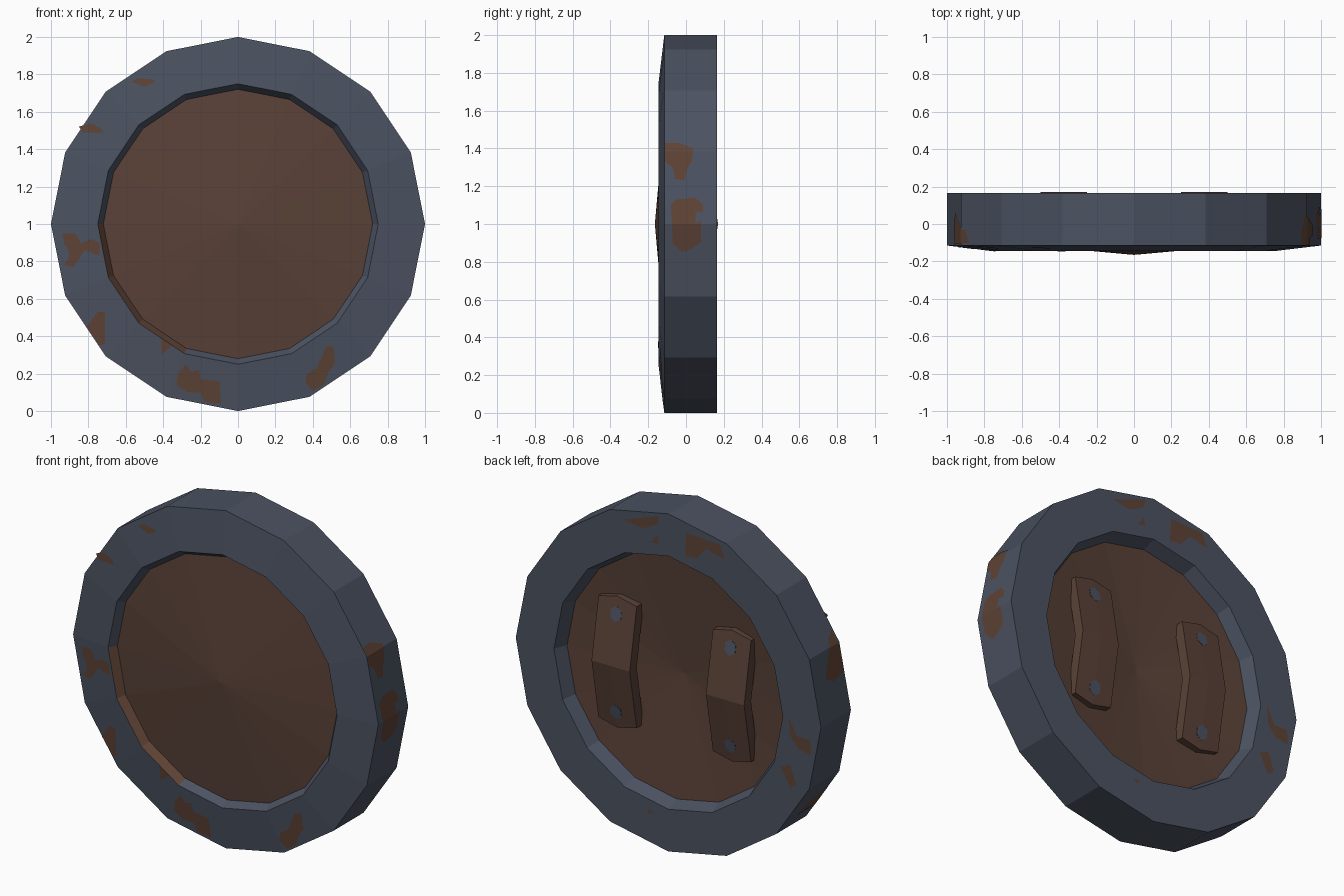
import bpy, bmesh, math
from mathutils import Vector

if "Cube" in bpy.data.objects:
    bpy.data.objects.remove(bpy.data.objects["Cube"])

N = 16
STEP = 2 * math.pi / N
APO = math.cos(STEP / 2)


def material(name, rgb):
    m = bpy.data.materials.new(name)
    m.diffuse_color = (*rgb, 1)
    m.use_nodes = True
    m.node_tree.nodes["Principled BSDF"].inputs["Base Color"].default_value = m.diffuse_color
    return m


STEEL = material("blue grey steel", (0.070, 0.084, 0.118))
WOOD = material("dark brown wood", (0.100, 0.053, 0.038))
RUST = material("rust brown", (0.112, 0.056, 0.036))


def finish(bm, name, *mats, recalc=True):
    if recalc:
        bmesh.ops.recalc_face_normals(bm, faces=bm.faces[:])
    me = bpy.data.meshes.new(name)
    bm.to_mesh(me)
    bm.free()
    for m in mats:
        me.materials.append(m)
    ob = bpy.data.objects.new(name, me)
    bpy.context.collection.objects.link(ob)
    return ob


def ring(bm, r, y):
    return [bm.verts.new((r * math.cos(k * STEP), y, 1 + r * math.sin(k * STEP))) for k in range(N)]


# Rim: closed profile (radius, y) turned around the y axis
bm = bmesh.new()
profile = [(1, .165), (1, -.115), (.75, -.145), (.72, -.1), (.72, .085), (.75, .165)]
rings = [ring(bm, r, y) for r, y in profile]
for i, a in enumerate(rings):
    b = rings[(i + 1) % len(rings)]
    for k in range(N):
        j = (k + 1) % N
        f = bm.faces.new((a[k], a[j], b[j], b[k]))
        if i == 2 and k in (8, 9, 10):      # rusted part of the front inner lip
            f.material_index = 1
finish(bm, "rim", STEEL, RUST)

# Panel: shallow cone bulging to the front, hollow at the back
bm = bmesh.new()
front, back = ring(bm, .722, -.1), ring(bm, .722, .085)
tip_f = bm.verts.new((0, -.165, 1))
tip_b = bm.verts.new((0, .02, 1))
for k in range(N):
    j = (k + 1) % N
    bm.faces.new((front[k], front[j], tip_f))
    bm.faces.new((back[k], back[j], tip_b))
    bm.faces.new((front[k], front[j], back[j], back[k]))
finish(bm, "panel", WOOD)


# Straps on the back: bent plate with slightly pointed ends, two rivets each
def strap_y(dz):
    return .17 - .065 * abs(dz) / .36


for side, label in ((1, "right"), (-1, "left")):
    bm = bmesh.new()
    grid = []
    for dz in (-.36, 0, .36):
        row = []
        for i, x in enumerate((.25, .375, .5)):
            z = dz * (1.08 if i == 1 else 1)
            row.append(bm.verts.new((side * x, strap_y(dz), 1 + z)))
        grid.append(row)
    for r in range(2):
        for c in range(2):
            bm.faces.new((grid[r][c], grid[r][c + 1], grid[r + 1][c + 1], grid[r + 1][c]))
    low = bmesh.ops.extrude_face_region(bm, geom=bm.faces[:], use_keep_orig=True)["geom"]
    for v in low:
        if isinstance(v, bmesh.types.BMVert):
            v.co.y -= .065
    finish(bm, label + "_strap", WOOD)

    bm = bmesh.new()
    for dz in (-.29, .29):
        lower, upper = [], []
        for k in range(6):
            a = k * math.pi / 3 + .5
            px, pz = side * .375 + .04 * math.cos(a), dz + .045 * math.sin(a)
            lower.append(bm.verts.new((px, strap_y(pz) - .003, 1 + pz)))
            upper.append(bm.verts.new((px, strap_y(pz) + .005, 1 + pz)))
        bm.faces.new(upper)
        bm.faces.new(lower)
        for k in range(6):
            j = (k + 1) % 6
            bm.faces.new((lower[k], lower[j], upper[j], upper[k]))
    finish(bm, label + "_strap_rivets", STEEL)


# Rust patches: outlines cut along the facet edges and laid on the rim
def on_front(x, z):
    r = max(x * math.cos((k + .5) * STEP) + (z - 1) * math.sin((k + .5) * STEP) for k in range(N)) / APO
    return Vector((x, -.145 + .03 * (r - .75) / .25 - .003, z))


def on_back(x, z):
    return Vector((x, .168, z))


def on_side(sign):
    def place(y, z):
        x = min((APO - math.sin(m) * (z - 1)) / math.cos(m)
                for m in [(k + .5) * STEP for k in range(-4, 4)])
        return Vector((sign * (x + .003), y, z))
    return place


def patches(name, outlines, place, outward, cuts):
    bm = bmesh.new()
    for pts in outlines:
        bm.faces.new([bm.verts.new((u, 0, v)) for u, v in pts])
    bmesh.ops.triangulate(bm, faces=bm.faces[:])
    for co, no in cuts:
        bmesh.ops.bisect_plane(bm, geom=bm.verts[:] + bm.edges[:] + bm.faces[:],
                               dist=1e-5, plane_co=co, plane_no=no)
    for v in bm.verts:
        v.co = place(v.co.x, v.co.z)
    bm.normal_update()
    for f in bm.faces:
        if f.normal.dot(Vector(outward)) < 0:
            f.normal_flip()
    finish(bm, name, RUST, recalc=False)


radial = [((0, 0, 1), (-math.sin(k * STEP), 0, math.cos(k * STEP))) for k in range(8)]
levels = [((0, 0, 1 + math.sin(k * STEP)), (0, 0, 1)) for k in range(-3, 4)]

front_rust = [
    [(-.57, 1.76), (-.53, 1.78), (-.45, 1.77), (-.45, 1.755), (-.50, 1.735), (-.54, 1.75)],
    [(-.85, 1.52), (-.79, 1.54), (-.73, 1.51), (-.72, 1.49), (-.83, 1.49)],
    [(-.94, .95), (-.87, .95), (-.85, .89), (-.79, .92), (-.74, .9), (-.74, .83),
     (-.82, .86), (-.88, .77), (-.93, .78), (-.88, .86), (-.93, .89)],
    [(-.81, .45), (-.75, .53), (-.71, .53), (-.71, .43), (-.71, .36), (-.74, .35)],
    [(-.33, .14), (-.32, .2), (-.28, .25), (-.25, .21), (-.21, .22), (-.2, .17),
     (-.1, .16), (-.09, .04), (-.18, .05), (-.2, .1), (-.27, .1)],
    [(.36, .15), (.37, .2), (.42, .23), (.47, .34), (.51, .35), (.52, .26), (.48, .2), (.46, .14), (.4, .11)],
    [(-.41, .3), (-.41, .39), (-.35, .35)],
]
patches("front_rust", front_rust, on_front, (0, -1, 0), radial)

back_rust = [
    [(.29, 1.89), (.06, 1.97), (.07, 1.92), (.17, 1.87)],
    [(.11, 1.80), (.07, 1.86), (.06, 1.81)],
    [(-.11, 1.78), (-.12, 1.92), (-.34, 1.91), (-.37, 1.83), (-.25, 1.86), (-.19, 1.79)],
    [(-.79, 1.02), (-.84, .91), (-.93, .91), (-.94, .82), (-.85, .84), (-.8, .9)],
    [(-.74, .7), (-.8, .73), (-.84, .62), (-.8, .59)],
    [(.14, .21), (.12, .22), (.1, .21), (.12, .19)],
]
patches("back_rust", back_rust, on_back, (0, 1, 0), [])

right_rust = [
    [(-.11, 1.43), (-.04, 1.43), (.04, 1.40), (.03, 1.33), (0, 1.28), (-.01, 1.23),
     (-.06, 1.24), (-.07, 1.3), (-.112, 1.33)],
    [(-.08, 1.1), (-.05, 1.13), (.05, 1.14), (.09, 1.1), (.09, 1.06), (.02, 1.07), (.01, 1.03),
     (.05, 1), (.08, 1.02), (.08, .9), (.03, .87), (-.02, .85), (-.07, .9), (-.07, 1)],
]
patches("right_rust", right_rust, on_side(1), (1, 0, 0), levels)

left_rust = [
    [(-.11, 1.22), (-.1, 1.45), (-.04, 1.42), (.06, 1.24), (0, 1.2)],
    [(-.11, .38), (-.11, .52), (.03, .45), (.06, .38)],
]
patches("left_rust", left_rust, on_side(-1), (-1, 0, 0), levels)
